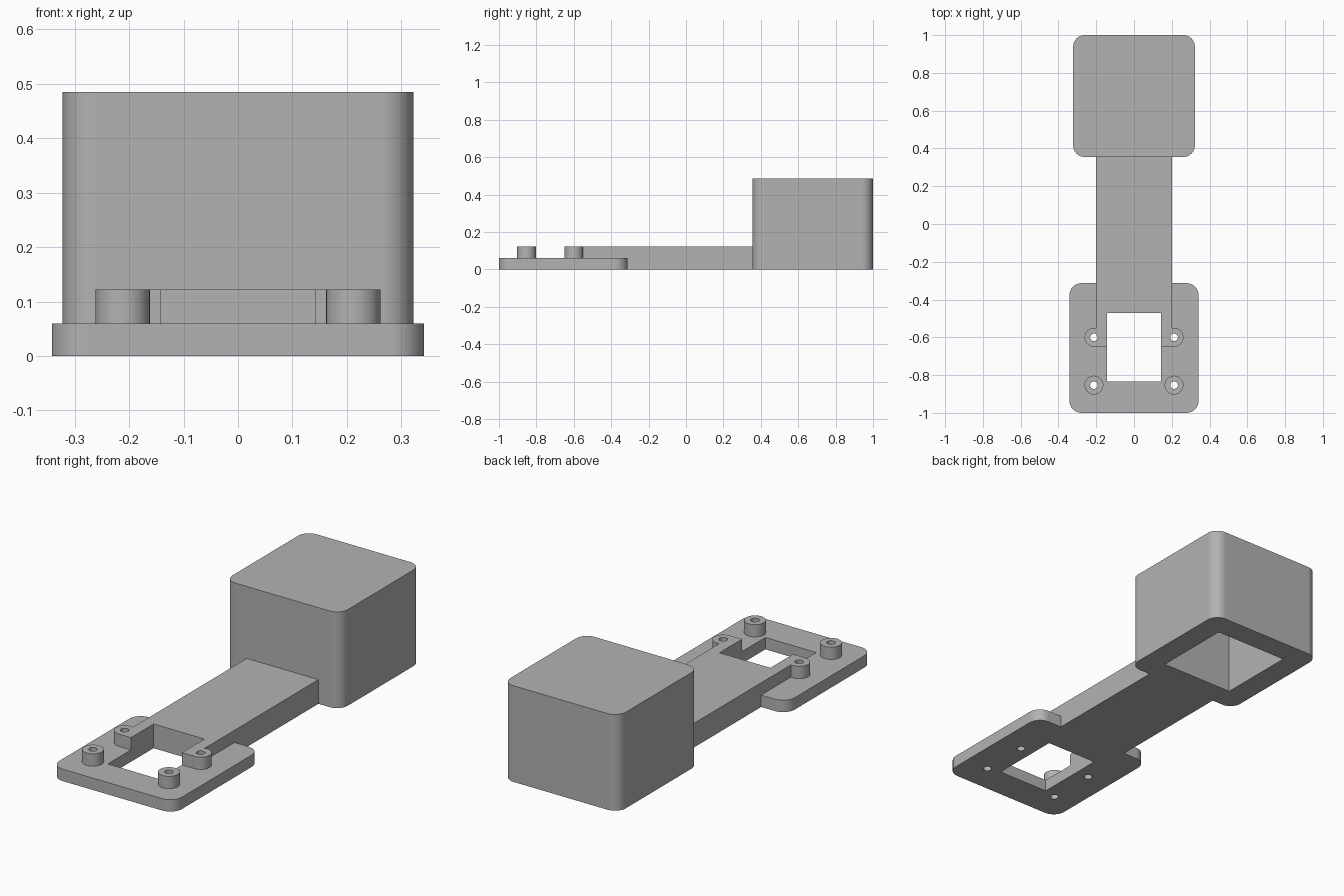
import bpy
import bmesh
import math
from mathutils import Matrix, Vector

cube = bpy.data.objects.get("Cube")
if cube:
    bpy.data.objects.remove(cube, do_unlink=True)

# Single grey plastic
grey = bpy.data.materials.new("grey_plastic")
grey.use_nodes = True
colour = (0.45, 0.45, 0.45, 1)
grey.diffuse_color = colour
grey.node_tree.nodes["Principled BSDF"].inputs["Base Color"].default_value = colour


def finish(bm, name):
    bmesh.ops.recalc_face_normals(bm, faces=bm.faces)
    mesh = bpy.data.meshes.new(name)
    bm.to_mesh(mesh)
    bm.free()
    mesh.materials.append(grey)
    obj = bpy.data.objects.new(name, mesh)
    bpy.context.collection.objects.link(obj)
    return obj


def block(name, half_x, y0, y1, z0, z1, radius=0):
    """Box centred on x, with optionally rounded vertical edges."""
    bm = bmesh.new()
    size = Vector((2 * half_x, y1 - y0, z1 - z0))
    centre = Vector((0, (y0 + y1) / 2, (z0 + z1) / 2))
    bmesh.ops.create_cube(bm, size=1, matrix=Matrix.Translation(centre) @ Matrix.Diagonal(size).to_4x4())
    if radius:
        upright = [e for e in bm.edges if abs(e.verts[0].co.z - e.verts[1].co.z) > 0.01]
        bmesh.ops.bevel(bm, geom=upright, offset=radius, segments=8, profile=0.5, affect='EDGES')
    return finish(bm, name)


def cylinder(name, x, y, radius, z0, z1):
    bm = bmesh.new()
    bmesh.ops.create_cone(bm, cap_ends=True, segments=32, radius1=radius, radius2=radius,
                          depth=z1 - z0, matrix=Matrix.Translation((x, y, (z0 + z1) / 2)))
    return finish(bm, name)


def combine(target, tool, operation):
    mod = target.modifiers.new(tool.name, 'BOOLEAN')
    mod.operation = operation
    mod.solver = 'EXACT'
    mod.object = tool
    bpy.context.view_layer.objects.active = target
    bpy.ops.object.modifier_apply(modifier=mod.name)
    bpy.data.objects.remove(tool, do_unlink=True)


PLATE_TOP = 0.06
ARM_TOP = 0.122
post_spots = [(x, y) for x in (-0.212, 0.212) for y in (-0.853, -0.6)]

# Mounting plate, arm and end box joined in one solid
bracket = block("mounting_bracket", 0.342, -1, -0.313, 0, PLATE_TOP, 0.065)
combine(bracket, block("arm", 0.2, -0.65, 0.45, 0, ARM_TOP), 'UNION')
combine(bracket, block("end_box", 0.322, 0.355, 1, 0, 0.485, 0.06), 'UNION')

# Screw posts
for x, y in post_spots:
    combine(bracket, cylinder("post", x, y, 0.05, 0.03, ARM_TOP), 'UNION')

# Window, box cavity and screw holes
combine(bracket, block("window", 0.142, -0.835, -0.47, -0.1, 0.3), 'DIFFERENCE')
combine(bracket, block("cavity", 0.203, 0.475, 0.881, -0.1, 0.365), 'DIFFERENCE')
for x, y in post_spots:
    combine(bracket, cylinder("hole", x, y, 0.02, -0.1, 0.3), 'DIFFERENCE')

# Smooth rounded corners, flat faces
bpy.ops.object.select_all(action='DESELECT')
bracket.select_set(True)
bpy.context.view_layer.objects.active = bracket
bpy.ops.object.shade_smooth_by_angle(angle=math.radians(30))
weighted = bracket.modifiers.new("weighted_normals", 'WEIGHTED_NORMAL')
weighted.keep_sharp = True
